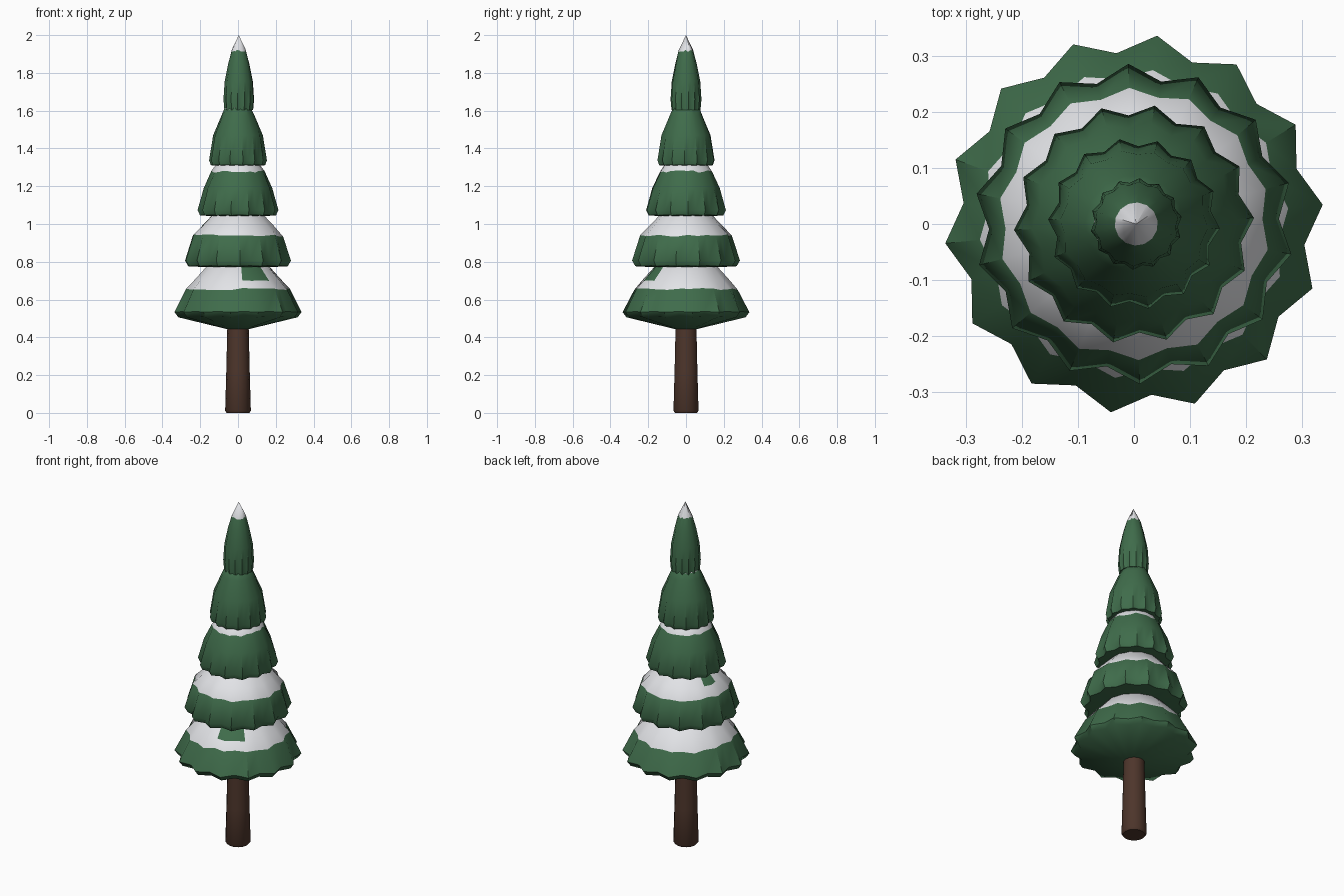
import bpy, bmesh, math, random

random.seed(4)
cube = bpy.data.objects.get("Cube")
if cube:
    bpy.data.objects.remove(cube, do_unlink=True)


def make_material(name, red, green, blue):
    color = (red, green, blue, 1)
    material = bpy.data.materials.new(name)
    material.use_nodes = True
    material.diffuse_color = color
    shader = material.node_tree.nodes["Principled BSDF"]
    shader.inputs["Base Color"].default_value = color
    shader.inputs["Roughness"].default_value = 0.9
    return material


pine = make_material("pine green", 0.05, 0.15, 0.07)
snow = make_material("snow white", 0.82, 0.83, 0.86)
bark = make_material("bark brown", 0.075, 0.036, 0.024)


def lathe(name, profile, sides, materials, turn=0, flute=None, ragged=None, paint=None):
    """Spin (radius, height) points; flute(height) folds odd columns inwards,
    and the ring numbered ragged gets an uneven height."""
    bm = bmesh.new()
    rings = []
    for level, (radius, height) in enumerate(profile):
        depth = flute(height) if flute else 0
        ring = []
        for column in range(sides):
            angle = turn + math.tau * column / sides
            fold = depth * (-1) ** column
            reach = radius * (1 + fold)
            z = height - 0.12 * radius * fold
            if level == ragged:
                z += random.uniform(-0.006, 0.006)
            ring.append(bm.verts.new((reach * math.cos(angle), reach * math.sin(angle), z)))
        rings.append(ring)
    for level, (low, high) in enumerate(zip(rings, rings[1:])):
        for column in range(sides):
            after = (column + 1) % sides
            face = bm.faces.new((low[column], low[after], high[after], high[column]))
            if paint:
                middle = math.degrees(turn + math.tau * (column + 0.5) / sides)
                face.material_index = paint(level, middle % 360)
    # Close the poles into single points
    for ring in (rings[0], rings[-1]):
        bmesh.ops.remove_doubles(bm, verts=ring, dist=0.0001)
    bmesh.ops.recalc_face_normals(bm, faces=bm.faces)
    mesh = bpy.data.meshes.new(name)
    bm.to_mesh(mesh)
    bm.free()
    for material in materials:
        mesh.materials.append(material)
    tree_part = bpy.data.objects.new(name, mesh)
    bpy.context.collection.objects.link(tree_part)
    bpy.ops.object.select_all(action="DESELECT")
    tree_part.select_set(True)
    bpy.context.view_layer.objects.active = tree_part
    bpy.ops.object.shade_smooth_by_angle(angle=math.radians(48))
    return tree_part


def branches(name, bottom, lip, upper, snow_ring, turn, bare=None):
    """One skirt of branches: closed underside, pleated rim, then the upper
    points. Snow covers it from snow_ring up, except in the bare sector."""
    rim, rim_height = upper[0]
    top = upper[-1][1]
    underside = [(0, bottom), (rim * 0.2, bottom), (rim * 0.94, lip)]

    def flute(height):
        # Deepest pleats at the rim, none at the centre below or at the top
        if height < lip:
            return 0
        return 0.05 * min(1, (top - height) / (top - rim_height))

    def paint(level, angle):
        ring = level - len(underside)
        if bare and ring > snow_ring and bare[0] < angle < bare[1]:
            return 0
        return int(ring >= snow_ring)

    return lathe(name, underside + upper, 28, [pine, snow], math.radians(turn),
                 flute, len(underside) + snow_ring, paint)


# Trunk, slightly flared at the foot
lathe("trunk", [(0, 0), (0.06, 0), (0.068, 0.012), (0.062, 0.22), (0.056, 0.48), (0, 0.48)],
      sides=14, materials=[bark])

# Skirts of branches, from the ground up
branches("lowest_branches", bottom=0.445, lip=0.508, snow_ring=1, turn=83, bare=(278, 318),
         upper=[(0.322, 0.535), (0.268, 0.655), (0.23, 0.7), (0.165, 0.775), (0, 0.85)])
branches("lower_branches", bottom=0.765, lip=0.778, snow_ring=1, turn=92, bare=(153, 181),
         upper=[(0.272, 0.808), (0.236, 0.94), (0.19, 0.99), (0.135, 1.05), (0, 1.12)])
branches("middle_branches", bottom=1.035, lip=1.047, snow_ring=2, turn=80,
         upper=[(0.204, 1.075), (0.176, 1.19), (0.138, 1.278), (0.11, 1.32), (0, 1.4)])
branches("upper_branches", bottom=1.305, lip=1.312, snow_ring=3, turn=74,
         upper=[(0.146, 1.338), (0.128, 1.47), (0.086, 1.575), (0.071, 1.612), (0, 1.66)])
tip = branches("top_branches", bottom=1.6, lip=1.604, snow_ring=3, turn=86,
               upper=[(0.078, 1.66), (0.073, 1.755), (0.055, 1.85), (0.038, 1.917), (0, 2)])
# The top skirt hangs slightly to the left
tip.location.x = 0.004
